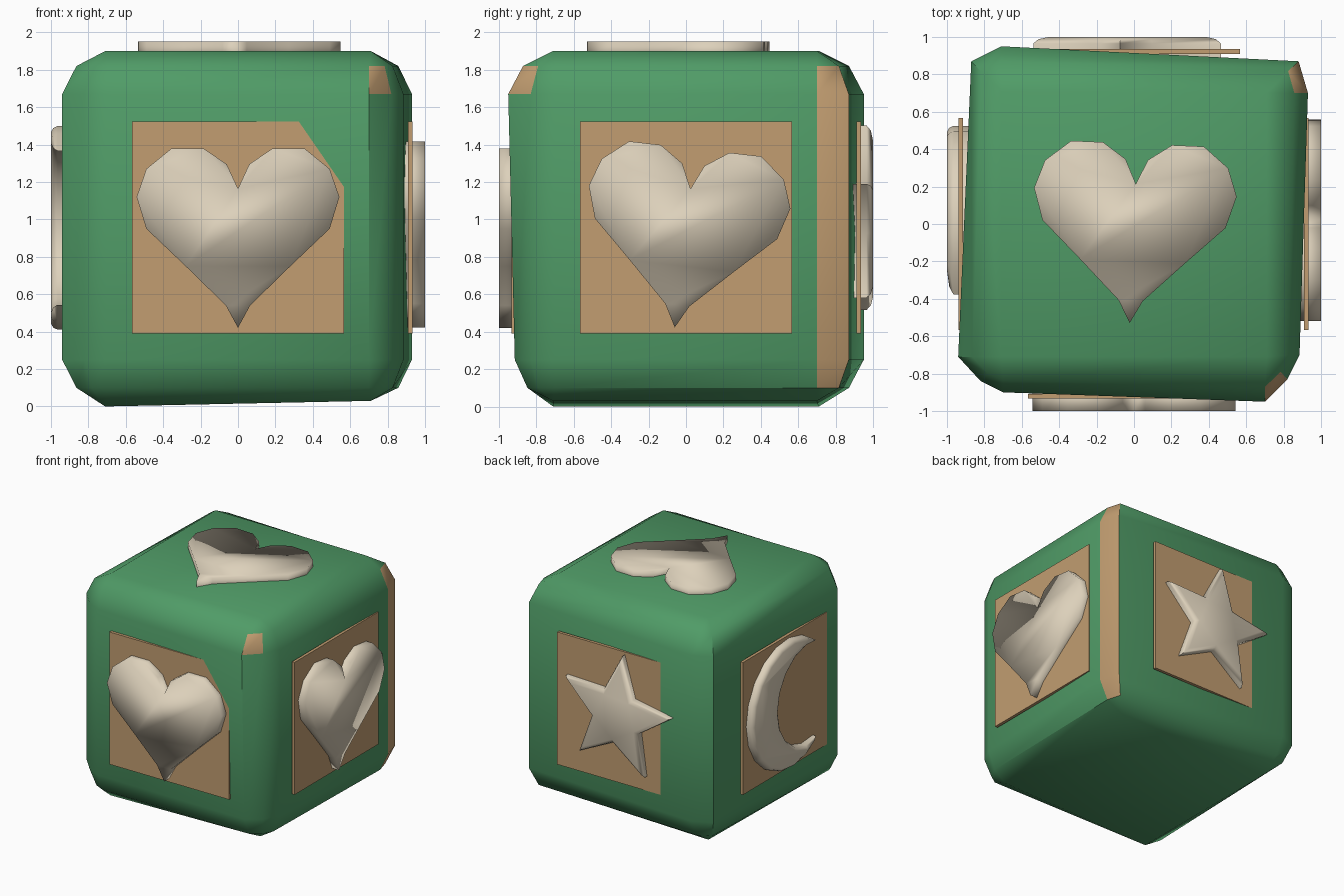
import bpy, bmesh, math
from mathutils import Vector, Matrix

cube = bpy.data.objects.get("Cube")
if cube:
    bpy.data.objects.remove(cube, do_unlink=True)


def material(name, rgb):
    m = bpy.data.materials.new(name)
    m.use_nodes = True
    m.diffuse_color = (*rgb, 1)
    m.node_tree.nodes["Principled BSDF"].inputs["Base Color"].default_value = (*rgb, 1)
    return m


green = material("green paint", (0.08, 0.33, 0.135))
wood = material("bare wood", (0.54, 0.34, 0.165))
cream = material("cream", (0.72, 0.635, 0.495))


def finish(bm, name, mats, angle):
    """Turn a bmesh into a smooth shaded object, keeping edges above the angle sharp."""
    bmesh.ops.recalc_face_normals(bm, faces=bm.faces[:])
    mesh = bpy.data.meshes.new(name)
    bm.to_mesh(mesh)
    bm.free()
    for m in mats:
        mesh.materials.append(m)
    ob = bpy.data.objects.new(name, mesh)
    bpy.context.collection.objects.link(ob)
    bpy.ops.object.select_all(action='DESELECT')
    ob.select_set(True)
    bpy.context.view_layer.objects.active = ob
    if angle >= 180:
        bpy.ops.object.shade_smooth()
    else:
        bpy.ops.object.shade_smooth_by_angle(angle=math.radians(angle))
    return ob


# Block body: worn, slightly crooked outline lofted through rounded levels
outline = [(.93, .7), (.88, .87), (-.71, .95), (-.87, .87), (-.94, -.71),
           (-.82, -.84), (-.7, -.9), (.7, -.95), (.82, -.83), (.885, -.7)]
levels = [(0, 1), (.1, .33), (.25, 0), (1.67, 0), (1.82, .33), (1.9, 1)]
CHAMFER, CORNER, INNER = 0, 7, .71


def pull(value, t):
    return value + (max(-INNER, min(INNER, value)) - value) * t


bm = bmesh.new()
rings = []
for z, t in levels:
    ring = []
    for i, (x, y) in enumerate(outline):
        if i == CORNER and z < 1:
            y += .035
        px, py = pull(x, t), pull(y, t)
        ring.append(bm.verts.new((px, py, z if z else .015 + .021 * px)))
    rings.append(ring)
n = len(outline)
for k in range(len(rings) - 1):
    low, high = rings[k], rings[k + 1]
    for i in range(n):
        j = (i + 1) % n
        f = bm.faces.new((low[i], low[j], high[j], high[i]))
        # Paint worn off one long edge and one top corner
        long_edge = i == CHAMFER and 1 <= k <= 3
        top_corner = i == CORNER and k == 3
        f.material_index = int(long_edge or top_corner)
bm.faces.new(rings[0][::-1])
bm.faces.new(rings[-1])
bmesh.ops.connect_vert_pair(bm, verts=[rings[3][6], rings[2][7]])
bmesh.ops.remove_doubles(bm, verts=bm.verts[:], dist=.03)
finish(bm, "block_body", [green, wood], 38)

# Face frames: right, up and outward directions
SIDES = {
    "front": ((1, 0, 0), (0, 0, 1), (0, -1, 0)),
    "right": ((0, 1, 0), (0, 0, 1), (1, 0, 0)),
    "back": ((-1, 0, 0), (0, 0, 1), (0, 1, 0)),
    "left": ((0, -1, 0), (0, 0, 1), (-1, 0, 0)),
    "top": ((1, 0, 0), (0, 1, 0), (0, 0, 1)),
}


def relief(name, side, points, base, top, mat, centre=(0, 0), turn=0, edge=0, angle=30):
    """Extrude a flat outline outward from one side, optionally with a rounded rim."""
    u, v, w = (Vector(a) for a in SIDES[side])
    rot = Matrix.Rotation(math.radians(turn), 2)
    bm = bmesh.new()
    loops = []
    for h in (base, top - edge):
        loop = []
        for p in points:
            q = rot @ Vector(p) + Vector(centre)
            loop.append(bm.verts.new(u * q.x + v * q.y + w * h))
        loops.append(loop)
    bm.faces.new(loops[0][::-1])
    cap = bm.faces.new(loops[1])
    for i in range(len(points)):
        j = (i + 1) % len(points)
        bm.faces.new((loops[0][i], loops[0][j], loops[1][j], loops[1][i]))
    bm.normal_update()
    if edge:
        for size, rise in ((.3, .65), (.6, .35)):
            bmesh.ops.inset_region(bm, faces=[cap], thickness=edge * size,
                                   depth=edge * rise, use_even_offset=True)
    return finish(bm, name, [mat], angle)


# Wooden plates on the four upright sides
half = .567
square = [(-half, -half), (half, -half), (half, half), (-half, half)]
for side, out in (("front", .933), ("right", .934), ("back", .935), ("left", .938)):
    relief(side + "_plate", side, square, out - .025, out, wood, centre=(0, .957))

# Hearts on the front, right and top
lobe = [(0, -.53), (.065, -.41), (.28, -.2), (.49, 0), (.542, .17), (.49, .32),
        (.355, .43), (.185, .43), (.06, .345), (0, .215)]
heart = lobe + [(-x, y) for x, y in lobe[-2:0:-1]]
relief("front_heart", "front", heart, .88, 1, cream, (0, .95), 0, angle=180)
relief("right_heart", "right", heart, .86, 1, cream, (0, .95), -6.5, angle=180)
relief("top_heart", "top", heart, 1.85, 1.95, cream, (0, 0), -2.5, angle=180)


def polar(r, deg):
    return (r * math.cos(math.radians(deg)), r * math.sin(math.radians(deg)))


# Star on the back
star = [polar(.235 if i % 2 else .53, 84 + 36 * i) for i in range(10)]
relief("back_star", "back", star, .86, 1, cream, (.02, .975), edge=.035, angle=65)

# Crescent moon on the left
outer = [polar(.545, 49 + 262 * i / 14) for i in range(15)]
inner = [polar(.426, 285 - 210 * i / 10) for i in range(1, 10)]
moon = outer + [(x + .245, y) for x, y in inner]
relief("left_moon", "left", moon, .86, 1, cream, (.02, .955), edge=.035, angle=65)
